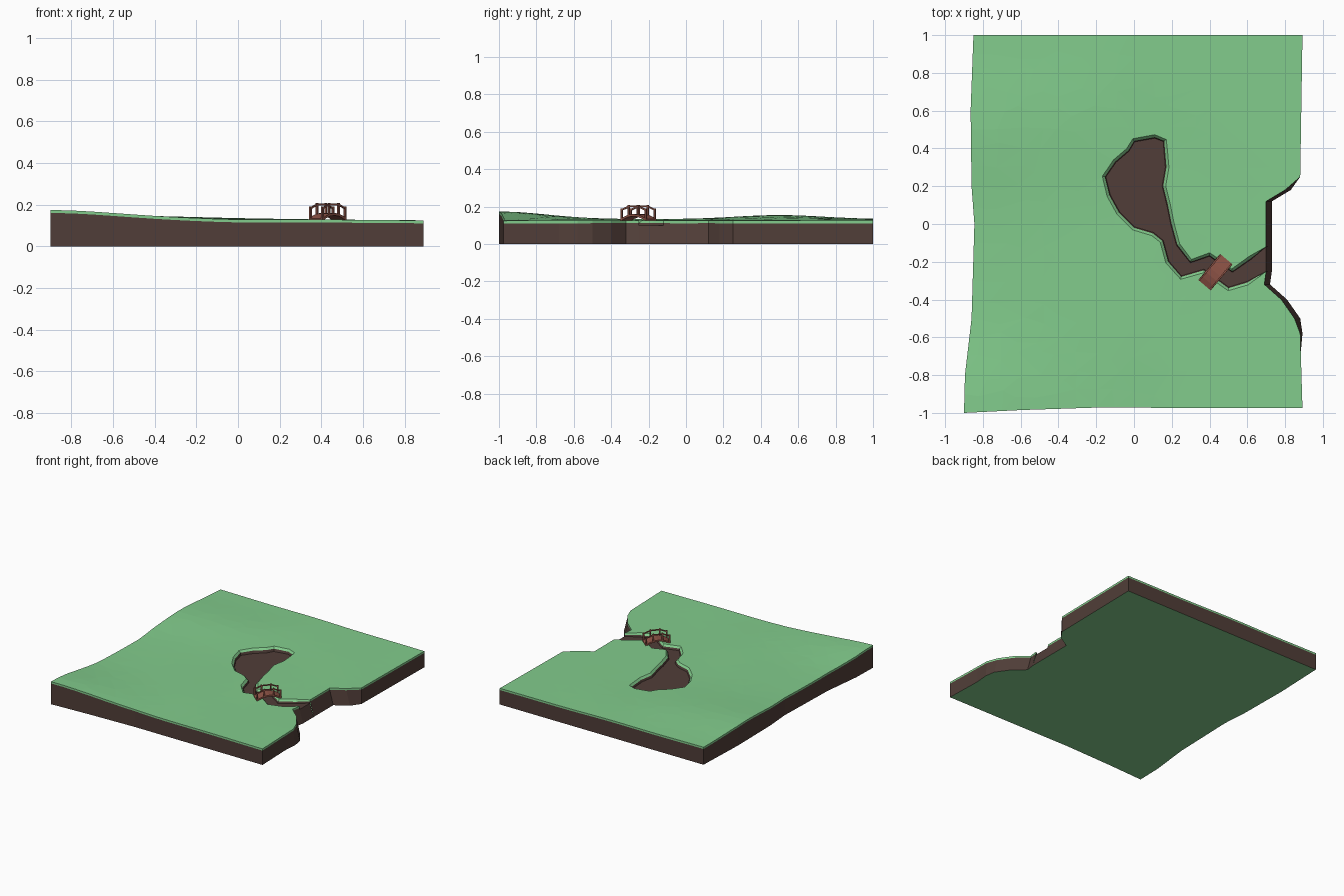
import bpy, bmesh, math, random
from mathutils import Vector, Matrix
from mathutils.geometry import delaunay_2d_cdt

if "Cube" in bpy.data.objects:
    bpy.data.objects.remove(bpy.data.objects["Cube"])

random.seed(4)

def mat(name, rgb):
    m = bpy.data.materials.new(name)
    m.diffuse_color = (*rgb, 1)
    m.use_nodes = True
    m.node_tree.nodes["Principled BSDF"].inputs["Base Color"].default_value = m.diffuse_color
    return m

GRASS = mat("grass green", (0.224, 0.604, 0.263))
SOIL = mat("soil brown", (0.082, 0.048, 0.040))
WOOD = mat("bridge wood", (0.27, 0.088, 0.062))

def make(name, bm, mats):
    me = bpy.data.meshes.new(name)
    bm.to_mesh(me)
    bm.free()
    for m in mats:
        me.materials.append(m)
    ob = bpy.data.objects.new(name, me)
    bpy.context.collection.objects.link(ob)
    return ob

# outer edge of the land, from the south side of the stream mouth clockwise to the north side
OUTER = [(.70, -.25), (.69, -.32), (.78, -.40), (.85, -.50), (.88, -.58), (.892, -.975), (-.2, -.972),
         (-.6, -.985), (-.9, -1), (-.895, -.8), (-.86, -.5), (-.845, 0), (-.86, .2), (-.865, .6),
         (-.85, 1), (.892, 1), (.88, .25), (.80, .18), (.70, .12), (.70, -.12)]
# bank of stream and pond, from the north side of the mouth round to the south side
BANK = [(.70, -.12), (.62, -.18), (.52, -.25), (.40, -.165), (.30, -.20), (.23, -.11), (.20, 0), (.18, .10),
        (.155, .20), (.172, .30), (.16, .44), (.11, .46), (0, .44), (-.03, .39), (-.10, .33), (-.155, .25),
        (-.13, .15), (-.08, .06), (0, -.02), (.10, -.05), (.15, -.09), (.18, -.20), (.25, -.28),
        (.37, -.245), (.50, -.34), (.60, -.31), (.70, -.25)]
FLOOR_Z, LIP = 0.10, 0.014

def height(x, y):
    z = .129 - .005 * x
    z += .041 * math.exp(-((x + .9) / .48) ** 2 - ((y + 1) / .35) ** 2)
    z += .022 * math.exp(-((x + .85) / .5) ** 2 - ((y - .5) / .32) ** 2)
    z += .007 * math.exp(-((x + .1) / .4) ** 2 - ((y - .65) / .3) ** 2)
    return z + .002 * math.sin(7 * x + 2 * y) * math.cos(6 * y) * (1 - abs(x))

def resample(pts, step):
    out = []
    for a, b in zip(pts, pts[1:]):
        a, b = Vector(a), Vector(b)
        n = max(1, round((b - a).length / step))
        out += [a.lerp(b, i / n) for i in range(n)]
    return out + [Vector(pts[-1])]

def offset(pts, d):
    """Shift an open line sideways, keeping both ends in place."""
    out = [pts[0].copy()]
    for a, p, b in zip(pts, pts[1:], pts[2:]):
        t = (b - a).normalized()
        out.append(p + Vector((t.y, -t.x)) * d)
    return out + [pts[-1].copy()]

def fill(bm, loop, extra, zfun, index):
    n = len(loop)
    res = delaunay_2d_cdt(loop + extra, [(i, (i + 1) % n) for i in range(n)], [], 1, 1e-5)
    vs = [bm.verts.new((p.x, p.y, zfun(p.x, p.y))) for p in res[0]]
    for f in res[2]:
        bm.faces.new([vs[i] for i in f]).material_index = index

def strip(bm, upper, lower, index):
    for i in range(len(upper) - 1):
        q = [bm.verts.new(p) for p in (upper[i], upper[i + 1], lower[i + 1], lower[i])]
        bm.faces.new(q).material_index = index

def lift(pts, zfun):
    return [Vector((p.x, p.y, zfun(p.x, p.y))) for p in pts]

bm = bmesh.new()
lip_z = lambda x, y: height(x, y) - LIP
floor_z = lambda x, y: FLOOR_Z
outer = resample(OUTER, .1)
bank = resample(BANK, .09)
bank_top, bank_low = offset(bank, .013), offset(bank, -.006)

# grassy top
loop = outer + bank_top[1:-1]
inner = []
for i in range(-9, 10):
    for j in range(-10, 11):
        p = Vector((i * .1 + random.uniform(-.03, .03), j * .1 + random.uniform(-.03, .03)))
        if all((p - q).length > .055 for q in loop):
            inner.append(p)
fill(bm, loop, inner, height, 0)

# pond and stream bed, with grass lip and soil bank
fill(bm, bank_low, [], floor_z, 1)
strip(bm, lift(bank_top, height), lift(bank, lip_z), 0)
strip(bm, lift(bank, lip_z), lift(bank_low, floor_z), 1)

# outer grass rim and soil walls, leaning out at the broken east edge
def foot(p):
    lean = .03 if p.x > .6 and -.6 < p.y < .23 else 0
    return Vector((min(p.x + lean, .892), p.y))
feet = [foot(p) for p in outer]
strip(bm, lift(outer, height), lift(outer, lip_z), 0)
strip(bm, lift(outer, lip_z), lift(feet, lambda x, y: 0), 1)
mouth, mouth_feet = [outer[-1], outer[0]], [feet[-1], feet[0]]
strip(bm, lift(mouth, floor_z), lift(mouth_feet, lambda x, y: 0), 1)

# underside
fill(bm, feet, [], lambda x, y: 0, 0)
used = [v for v in bm.verts if not v.link_faces]
bmesh.ops.delete(bm, geom=used, context='VERTS')
bmesh.ops.remove_doubles(bm, verts=bm.verts[:], dist=2e-4)
bmesh.ops.recalc_face_normals(bm, faces=bm.faces[:])
make("terrain", bm, [GRASS, SOIL])

# footbridge, built along x and then turned into place
PLACE = Matrix.Translation((.431, -.255, 0)) @ Matrix.Rotation(math.radians(50), 4, 'Z')

def bar(bm, a, b, w):
    a, b = Vector(a), Vector(b)
    d = b - a
    rot = d.to_track_quat('Z', 'Y').to_matrix().to_4x4()
    m = Matrix.Translation((a + b) / 2) @ rot @ Matrix.Diagonal((w, w, d.length + w * .4, 1))
    bmesh.ops.create_cube(bm, size=1, matrix=m)

# arched deck
bm = bmesh.new()
arch = [(-.09, .133), (-.062, .147), (-.032, .157), (0, .16), (.032, .157), (.062, .147), (.09, .133)]
profile = arch + [(u, z - .012) for u, z in reversed(arch)]
face = bm.faces.new([bm.verts.new((u, -.043, z)) for u, z in profile])
ext = bmesh.ops.extrude_face_region(bm, geom=[face])
bmesh.ops.translate(bm, vec=(0, .086, 0), verts=[g for g in ext['geom'] if isinstance(g, bmesh.types.BMVert)])
bmesh.ops.recalc_face_normals(bm, faces=bm.faces[:])
make("bridge_deck", bm, [WOOD]).matrix_world = PLACE

# posts and handrails
posts = [(-.084, .128, .188), (-.034, .15, .207), (.034, .15, .207), (.084, .128, .188)]
for side, name in ((-1, "railing_south"), (1, "railing_north")):
    bm = bmesh.new()
    y = side * .038
    for u, z0, z1 in posts:
        bar(bm, (u, y, z0), (u, y, z1), .010)
    for (u0, _, a), (u1, _, b) in zip(posts, posts[1:]):
        bar(bm, (u0, y, a - .006), (u1, y, b - .006), .008)
    make(name, bm, [WOOD]).matrix_world = PLACE
